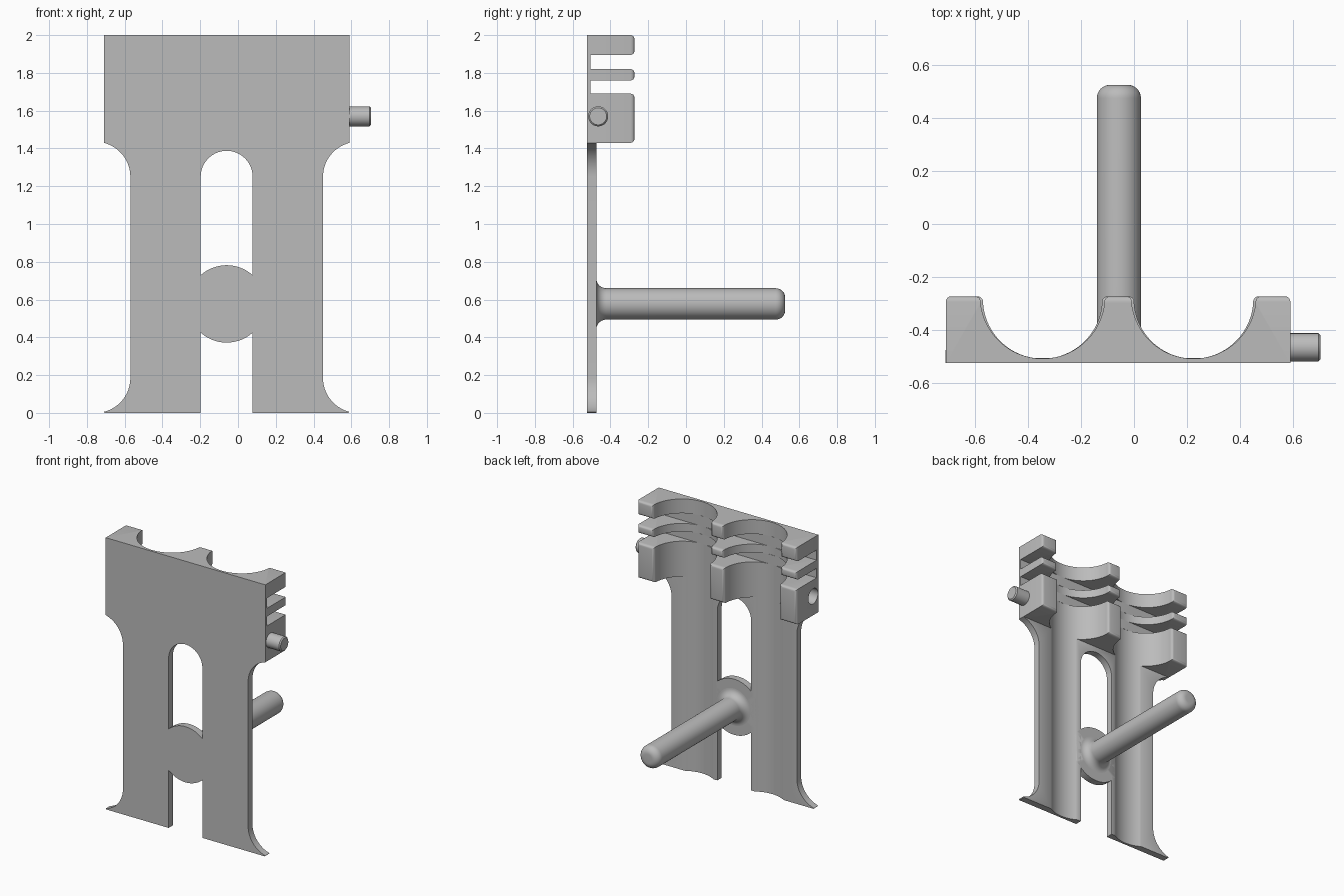
import bpy, bmesh
from math import sin, cos, asin, pi, radians
from mathutils import Vector, Matrix

if "Cube" in bpy.data.objects:
    bpy.data.objects.remove(bpy.data.objects["Cube"])

MID = -0.06                              # centre line of the rack
FRONT, PLATE_BACK, BACK = -0.525, -0.475, -0.273
HALF = 0.65                              # half width of the head
HEAD_Z = 1.43
TROUGHS = (MID - 0.285, MID + 0.285)

grey = bpy.data.materials.new("plain_grey")
grey.use_nodes = True
COLOUR = (0.5, 0.5, 0.5, 1)
grey.diffuse_color = COLOUR
grey.node_tree.nodes["Principled BSDF"].inputs["Base Color"].default_value = COLOUR


def finish(name, bm):
    bmesh.ops.recalc_face_normals(bm, faces=bm.faces)
    mesh = bpy.data.meshes.new(name)
    bm.to_mesh(mesh)
    bm.free()
    mesh.materials.append(grey)
    ob = bpy.data.objects.new(name, mesh)
    bpy.context.collection.objects.link(ob)
    return ob


def smooth(ob):
    bpy.ops.object.select_all(action='DESELECT')
    ob.select_set(True)
    bpy.context.view_layer.objects.active = ob
    bpy.ops.object.shade_smooth_by_angle(angle=radians(35))


def arc(cx, cy, r, a0, a1, n=16):
    step = (a1 - a0) / n
    return [(cx + r * cos(a0 + i * step), cy + r * sin(a0 + i * step)) for i in range(n + 1)]


def prism(points, offset):
    bm = bmesh.new()
    face = bm.faces.new([bm.verts.new(p) for p in points])
    new = bmesh.ops.extrude_face_region(bm, geom=[face])["geom"]
    bmesh.ops.translate(bm, vec=offset, verts=[v for v in new if isinstance(v, bmesh.types.BMVert)])
    return bm


def lathe(name, profile, matrix, steps=48):
    # Profile of (radius, height) spun around z, then placed
    bm = bmesh.new()
    verts = [bm.verts.new((r, 0, h)) for r, h in profile]
    edges = [bm.edges.new(pair) for pair in zip(verts, verts[1:])]
    bmesh.ops.spin(bm, geom=verts + edges, cent=(0, 0, 0), axis=(0, 0, 1),
                   angle=2 * pi, steps=steps)
    bmesh.ops.remove_doubles(bm, verts=bm.verts, dist=0.0001)
    bm.transform(matrix)
    return finish(name, bm)


def cylinder(name, r, length, matrix):
    return lathe(name, [(0, 0), (r, 0), (r, length), (0, length)], matrix, 64)


def cut(ob, cutters):
    for cutter in cutters:
        mod = ob.modifiers.new("cut", 'BOOLEAN')
        mod.operation, mod.solver, mod.object = 'DIFFERENCE', 'EXACT', cutter
        bpy.context.view_layer.objects.active = ob
        bpy.ops.object.modifier_apply(modifier=mod.name)


TO_X = Matrix.Rotation(pi / 2, 4, 'Y')
TO_Y = Matrix.Rotation(-pi / 2, 4, 'X')
cutters = [cylinder("trough_cutter", 0.225, 1.7, Matrix.Translation((x, -0.283, -0.1)))
           for x in TROUGHS]

# Legs: flared feet and shoulders with an arched gap between
a = radians(104)
side = [(0.1375, 0), (0.645, 0)]
side += arc(0.695, 0.185, 0.185, -a, -pi)
side += arc(0.695, 1.25, 0.185, pi, a)[:-1] + [(HALF, HEAD_Z)]
outline = side + [(-u, z) for u, z in reversed(side)]
outline += arc(0, 1.25, 0.1375, pi, 0, 32)
thickness = Vector((0, PLATE_BACK - FRONT, 0))
legs = finish("legs", prism([(MID + u, FRONT, z) for u, z in outline], thickness))

# Round bridge plate joining the legs
bridge = cylinder("bridge_disc", 0.205, thickness.y,
                  Matrix.Translation((MID, FRONT, 0.577)) @ TO_Y)
for ob in (legs, bridge):
    cut(ob, cutters)
    smooth(ob)


def cradle(name, z0, z1, r, cy):
    # Slab with two round notches and rounded post ends
    points = [(MID - HALF, FRONT), (MID - HALF, BACK)]
    rise = asin((cy - BACK + 0.026) / r)
    for x in TROUGHS:
        bow = arc(x, cy, r, pi + rise, 2 * pi - rise, 40)
        points += [(bow[0][0], BACK)] + bow + [(bow[-1][0], BACK)]
    points += [(MID + HALF, BACK), (MID + HALF, FRONT)]
    bm = prism([(x, y, z0) for x, y in points], Vector((0, 0, z1 - z0)))
    ends = [f for f in bm.faces if all(abs(v.co.y - BACK) < 1e-5 for v in f.verts)]
    edges = list({e for f in ends for e in f.edges})
    bmesh.ops.bevel(bm, geom=edges, offset=0.02, segments=4, profile=0.5, affect='EDGES')
    return finish(name, bm)


# Head: three cradles held by a thin web behind the slots
lower = cradle("lower_cradle", HEAD_Z, 1.69, 0.225, -0.283)
middle = cradle("middle_cradle", 1.76, 1.82, 0.235, -0.273)
upper = cradle("upper_cradle", 1.895, 2.0, 0.235, -0.273)
for name, z0, z1 in (("lower_web", 1.69, 1.76), ("upper_web", 1.82, 1.895)):
    corners = [(MID + s * HALF, FRONT, z) for s, z in ((-1, z0), (1, z0), (1, z1), (-1, z1))]
    finish(name, prism(corners, Vector((0, 0.019, 0))))

# Socket on the right side, matching the peg on the left
socket = cylinder("socket_cutter", 0.056, 0.17,
                  Matrix.Translation((MID - HALF - 0.05, -0.465, 1.57)) @ TO_X)
cut(lower, [socket])
for ob in (lower, middle, upper):
    smooth(ob)

peg = lathe("peg", [(0, 0), (0.053, 0), (0.053, 0.106), (0.045, 0.114), (0, 0.114)],
            Matrix.Translation((MID + HALF, -0.465, 1.57)) @ TO_X)
smooth(peg)

# Rod with a flared root and a rounded tip
profile = arc(0.136, -0.422, 0.053, -pi / 2, -pi, 10)
profile += arc(0.033, 0.475, 0.05, 0, pi / 2, 8) + [(0, 0.525)]
rod = lathe("rod", profile, Matrix.Translation((MID + 0.003, 0, 0.577)) @ TO_Y)
smooth(rod)

for helper in cutters + [socket]:
    helper.hide_render = True
    helper.hide_set(True)
